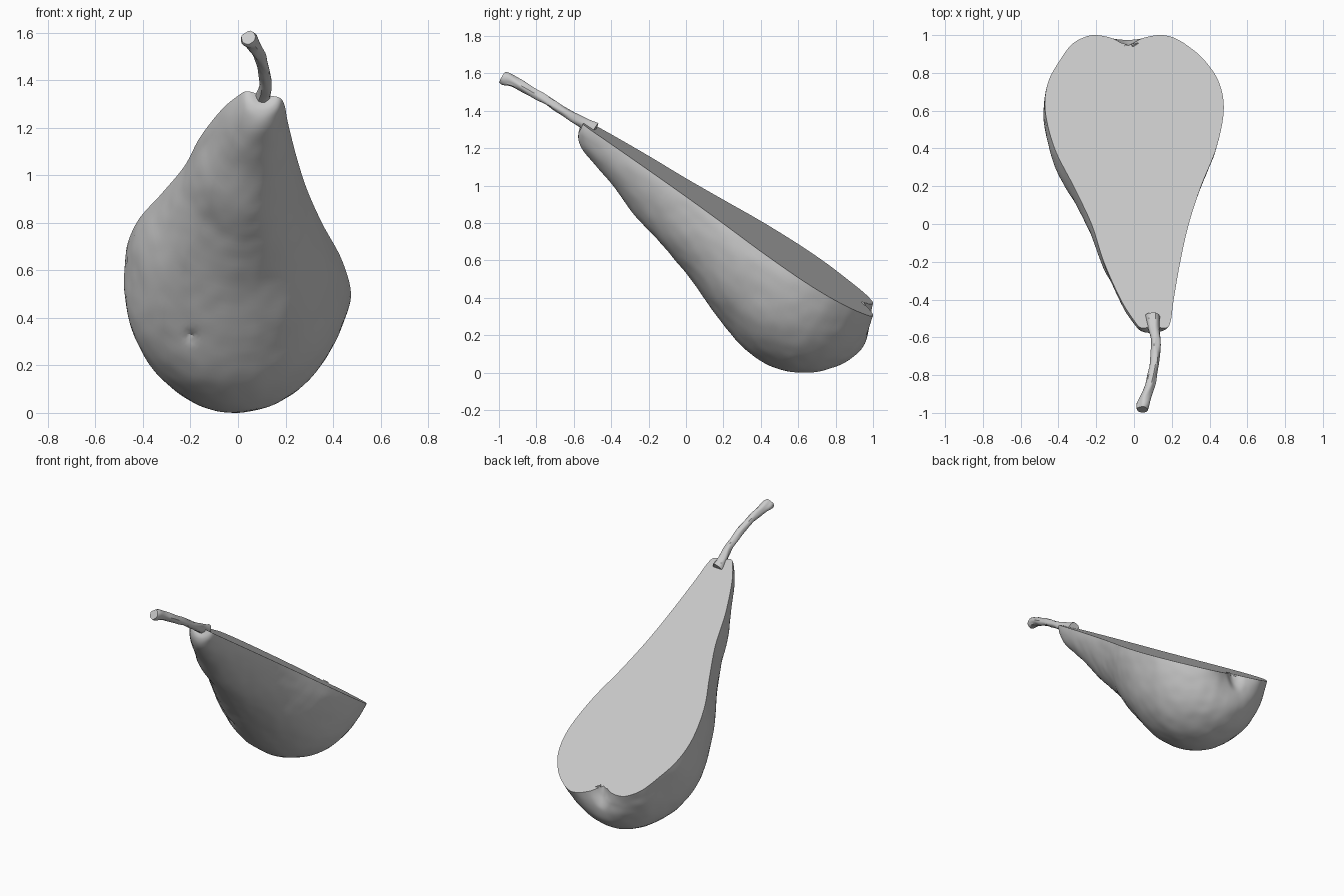
import bpy, bmesh, math, random
from mathutils import Vector, noise

if "Cube" in bpy.data.objects:
    bpy.data.objects.remove(bpy.data.objects["Cube"])

random.seed(4)
N = Vector((0.19, 0.663, 1)).normalized()      # normal of the cut face


def on_cut(x, y):
    return Vector((x, y, 0.998 - 0.19 * x - 0.663 * y))


def catmull(rows, i, t):
    p = [rows[max(0, min(len(rows) - 1, k))] for k in (i - 1, i, i + 1, i + 2)]
    return [0.5 * (2 * b + (c - a) * t + (2 * a - 5 * b + 4 * c - d) * t * t
                   + (3 * b - a - 3 * c + d) * t ** 3) for a, b, c, d in zip(*p)]


def link(name, data):
    ob = bpy.data.objects.new(name, data)
    bpy.context.collection.objects.link(ob)
    return ob


def smooth(ob, angle):
    bpy.ops.object.select_all(action='DESELECT')
    ob.select_set(True)
    bpy.context.view_layer.objects.active = ob
    bpy.ops.object.shade_smooth_by_angle(angle=math.radians(angle))


# Pear profile, stem end to blossom end: y, left x, right x, y of deepest point, depth
ROWS = [
    (-.54, .10, .10, -.54, 0), (-.55, .04, .17, -.54, .07),
    (-.51, 0, .195, -.49, .125), (-.40, -.07, .21, -.35, .18),
    (-.20, -.16, .245, -.15, .265), (0, -.225, .29, .02, .32),
    (.20, -.32, .355, .20, .38), (.40, -.42, .435, .42, .485),
    (.60, -.47, .475, .62, .55), (.75, -.455, .45, .78, .545),
    (.87, -.39, .37, .90, .48), (.95, -.33, .275, .985, .39),
    (.99, -.26, .20, 1.03, .31), (1.0, -.20, .13, 1.055, .20),
    (.985, -.12, .05, 1.035, .11), (.96, -.07, 0, .98, .05),
    (.945, -.03, -.03, .945, 0)]
SUB, SEG = 9, 80

# Half pear skin: half-elliptical ribs lofted along the profile
bm = bmesh.new()
rings = []
stations = [(i, k / SUB) for i in range(len(ROWS) - 1) for k in range(SUB)] + [(len(ROWS) - 2, 1)]
for i, t in stations:
    y, xl, xr, yd, depth = catmull(ROWS, i, t)
    mid = on_cut((xl + xr) / 2, y)
    left, right = on_cut(xl, y), on_cut(xr, y)
    deep = on_cut((xl + xr) / 2, yd) - N * depth
    ring = []
    for s in range(SEG + 1):
        a = math.pi * s / SEG
        side = right if s * 2 < SEG else left
        ring.append(bm.verts.new(mid + (side - mid) * abs(math.cos(a)) + (deep - mid) * math.sin(a)))
    rings.append(ring)
for a, b in zip(rings, rings[1:]):
    for s in range(SEG):
        bm.faces.new((a[s], a[s + 1], b[s + 1], b[s]))
bmesh.ops.remove_doubles(bm, verts=bm.verts, dist=0.0004)

# Flat cut face closing the rim
rim = [e for e in bm.edges if e.is_boundary]
bmesh.ops.contextual_create(bm, geom=rim)
bmesh.ops.recalc_face_normals(bm, faces=bm.faces)

# Gentle lumps in the skin and a small dent on the front
bm.normal_update()
moves = []
for v in bm.verts:
    below = (on_cut(0, 0) - v.co).dot(N)
    w = max(0, min(1, below / 0.06))
    d = 0.008 * noise.noise(v.co * 4) + 0.0025 * noise.noise(v.co * 14)
    if v.normal.y < 0:
        d -= 0.02 * math.exp(-(((v.co.x + .2) / .025) ** 2 + ((v.co.z - .32) / .018) ** 2))
    moves.append((v, v.normal * d * w))
for v, m in moves:
    v.co += m
drop = min(v.co.z for v in bm.verts)
bmesh.ops.translate(bm, verts=bm.verts, vec=(0, 0, -drop))
me = bpy.data.meshes.new("pear_half")
bm.to_mesh(me)
bm.free()
smooth(link("pear_half", me), 35)

# Stem: knobbly tube swept along a bent path (x, y, z, radius)
PATH = [(.10, -.49, 1.295, .042), (.105, -.55, 1.335, .032), (.115, -.62, 1.375, .025),
        (.11, -.72, 1.44, .024), (.09, -.83, 1.505, .025), (.065, -.91, 1.55, .028),
        (.048, -.96, 1.57, .034), (.043, -.982, 1.58, .03)]
bm = bmesh.new()
axis = Vector((-.12, -.86, .5)).normalized()
u = Vector((1, 0, 0)).cross(axis).normalized()
w = axis.cross(u)
rings = []
for i in range(len(PATH) - 1):
    for k in range(6 if i < len(PATH) - 2 else 7):
        x, y, z, r = catmull(PATH, i, k / 6)
        ring = []
        for s in range(20):
            a = math.tau * s / 20
            off = u * math.cos(a) + w * math.sin(a)
            rr = r * (1 + 0.25 * noise.noise(Vector((y * 14, off.x * 1.5, off.z * 1.5))))
            ring.append(bm.verts.new(Vector((x, y, z)) + off * rr))
        rings.append(ring)
for a, b in zip(rings, rings[1:]):
    for s in range(20):
        bm.faces.new((a[s], a[(s + 1) % 20], b[(s + 1) % 20], b[s]))
bm.faces.new(rings[0])
bm.faces.new(rings[-1])
bmesh.ops.recalc_face_normals(bm, faces=bm.faces)
me = bpy.data.meshes.new("stem")
bm.to_mesh(me)
bm.free()
smooth(link("stem", me), 40)

# Dried blossom remnant: small leaf-like spikes in the hollow of the base
bm = bmesh.new()
for i in range(11):
    a = math.pi * i / 10
    out = Vector((math.cos(a), 0, 0)) - N * math.sin(a) * 0.8
    d = (out + Vector((0, .9, -.5)) * random.uniform(.3, .9)).normalized()
    base = on_cut(-.03, .95) + out * 0.025 - N * 0.005
    got = bmesh.ops.create_cone(bm, cap_ends=True, segments=6, radius1=.011, radius2=.003,
                                depth=random.uniform(.035, .055))
    q = d.to_track_quat('Z', 'Y')
    for v in got["verts"]:
        v.co = q @ v.co + base + d * .012
bmesh.ops.translate(bm, verts=bm.verts, vec=(0, 0, -drop))
me = bpy.data.meshes.new("blossom_remnant")
bm.to_mesh(me)
bm.free()
smooth(link("blossom_remnant", me), 40)
